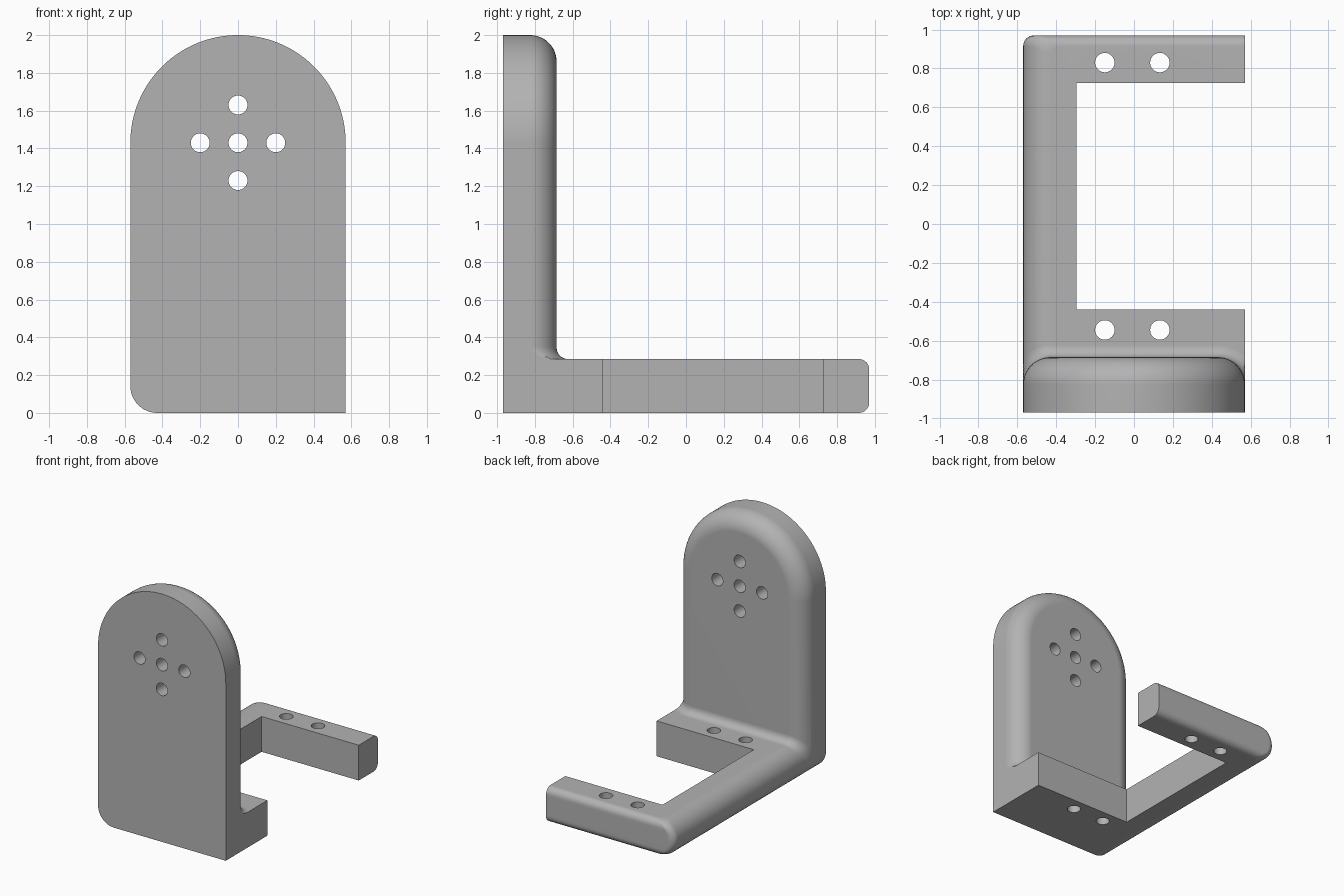
import bpy, bmesh, math
from mathutils import Matrix

if "Cube" in bpy.data.objects:
    bpy.data.objects.remove(bpy.data.objects["Cube"])

W, FRONT, BACK = 0.57, -0.97, 0.97      # half width, front and back limits
T = 0.285                               # base thickness
R = 0.14                                # large edge rounding
PLATE_BACK = -0.685
ARCH_Z = 1.43

grey = bpy.data.materials.new("grey")
grey.diffuse_color = (0.45, 0.45, 0.45, 1)
grey.use_nodes = True
grey.node_tree.nodes["Principled BSDF"].inputs["Base Color"].default_value = grey.diffuse_color


def make(name, bm):
    bmesh.ops.recalc_face_normals(bm, faces=bm.faces)
    mesh = bpy.data.meshes.new(name)
    bm.to_mesh(mesh)
    bm.free()
    mesh.materials.append(grey)
    ob = bpy.data.objects.new(name, mesh)
    bpy.context.collection.objects.link(ob)
    return ob


def loft(name, rings, cyclic=False):
    """Bridge closed rings of points; cap both ends, or wrap around."""
    bm = bmesh.new()
    vs = [[bm.verts.new(p) for p in ring] for ring in rings]
    n = len(vs[0])
    for a, b in zip(vs, vs[1:]):
        for i in range(n):
            j = (i + 1) % n
            bm.faces.new((a[i], a[j], b[j], b[i]))
    bm.faces.new(vs[0])
    bm.faces.new(vs[-1])
    return make(name, bm)


def apply_boolean(ob, other, operation):
    mod = ob.modifiers.new("boolean", 'BOOLEAN')
    mod.operation, mod.solver, mod.object = operation, 'EXACT', other
    bpy.context.view_layer.objects.active = ob
    bpy.ops.object.modifier_apply(modifier=mod.name)
    bpy.data.objects.remove(other)


def round_inset(z, r):
    """Inset of a rounded edge at height z of the base."""
    d = max(0, r - min(z, T - z))
    return r - math.sqrt(max(0, r * r - d * d))


# Base: C-shaped footprint, full round on the left, small round at the back
def base_ring(z):
    left, back, c = -W + round_inset(z, T / 2), BACK - round_inset(z, 0.055), 0.055
    pts = [(left, FRONT), (W, FRONT), (W, -0.44), (-0.297, -0.44),
           (-0.297, 0.725), (W, 0.725), (W, back)]
    for k in range(9):
        a = math.pi / 2 * (1 + k / 8)
        pts.append((left + c + c * math.cos(a), back - c + c * math.sin(a)))
    return [(x, y, z) for x, y in pts]


base = loft("bracket", [base_ring(T / 2 * (1 - math.cos(math.pi * k / 24))) for k in range(25)])


# Upright plate: arched outline, rounded towards the back
def plate_ring(inset, y):
    r = W - inset
    pts = [(r, y, T / 2)]
    for k in range(65):
        a = math.pi * k / 64
        pts.append((r * math.cos(a), y, ARCH_Z + r * math.sin(a)))
    return pts + [(-r, y, T / 2)]


rings = [plate_ring(0, FRONT)]
for k in range(13):
    a = math.pi / 2 * k / 12
    rings.append(plate_ring(R * (1 - math.cos(a)), PLATE_BACK - R + R * math.sin(a)))
apply_boolean(base, loft("plate", rings), 'UNION')


# Screw holes
def hole(x, y, z, upright):
    bm = bmesh.new()
    m = Matrix.Translation((x, y, z))
    if not upright:
        m = m @ Matrix.Rotation(math.pi / 2, 4, 'X')
    bmesh.ops.create_cone(bm, cap_ends=True, segments=32, radius1=0.05, radius2=0.05,
                          depth=0.6, matrix=m)
    apply_boolean(base, make("hole_cutter", bm), 'DIFFERENCE')


for dx, dz in ((0, 0), (0.2, 0), (-0.2, 0), (0, 0.2), (0, -0.2)):
    hole(dx, -0.83, ARCH_Z + dz, False)
for y in (0.83, -0.545):
    for x in (-0.15, 0.133):
        hole(x, y, T / 2, True)

# Fillet where the plate meets the base, following the rounded plate edges
F = 0.06
section = [(F - F * math.sin(a), F - F * math.cos(a))
           for a in (math.pi / 2 * k / 8 for k in range(9))] + [(0, 0)]
path = []
for side in (-1, 1):
    for k in range(17):
        a = math.pi / 2 * (k / 16 if side < 0 else 1 - k / 16)
        path.append((side * (W - R), side * math.cos(a), math.sin(a)))
rings = []
for cx, nx, ny in path:
    ring = []
    for d, h in section:
        x = max(-W, min(W, cx + nx * (R + d)))
        y = PLATE_BACK - R + ny * (R + d)
        dx = max(0, -W + T / 2 - x)
        ring.append((x, y, h + T / 2 + math.sqrt(max(0, (T / 2) ** 2 - dx * dx))))
    rings.append(ring)
fillet = loft("fillet", rings)

# Smooth rounded faces, keep real edges sharp
for ob in (base, fillet):
    bpy.ops.object.select_all(action='DESELECT')
    ob.select_set(True)
    bpy.context.view_layer.objects.active = ob
    bpy.ops.object.shade_smooth_by_angle(angle=math.radians(30))
    mod = ob.modifiers.new("weighted_normals", 'WEIGHTED_NORMAL')
    mod.keep_sharp = True
